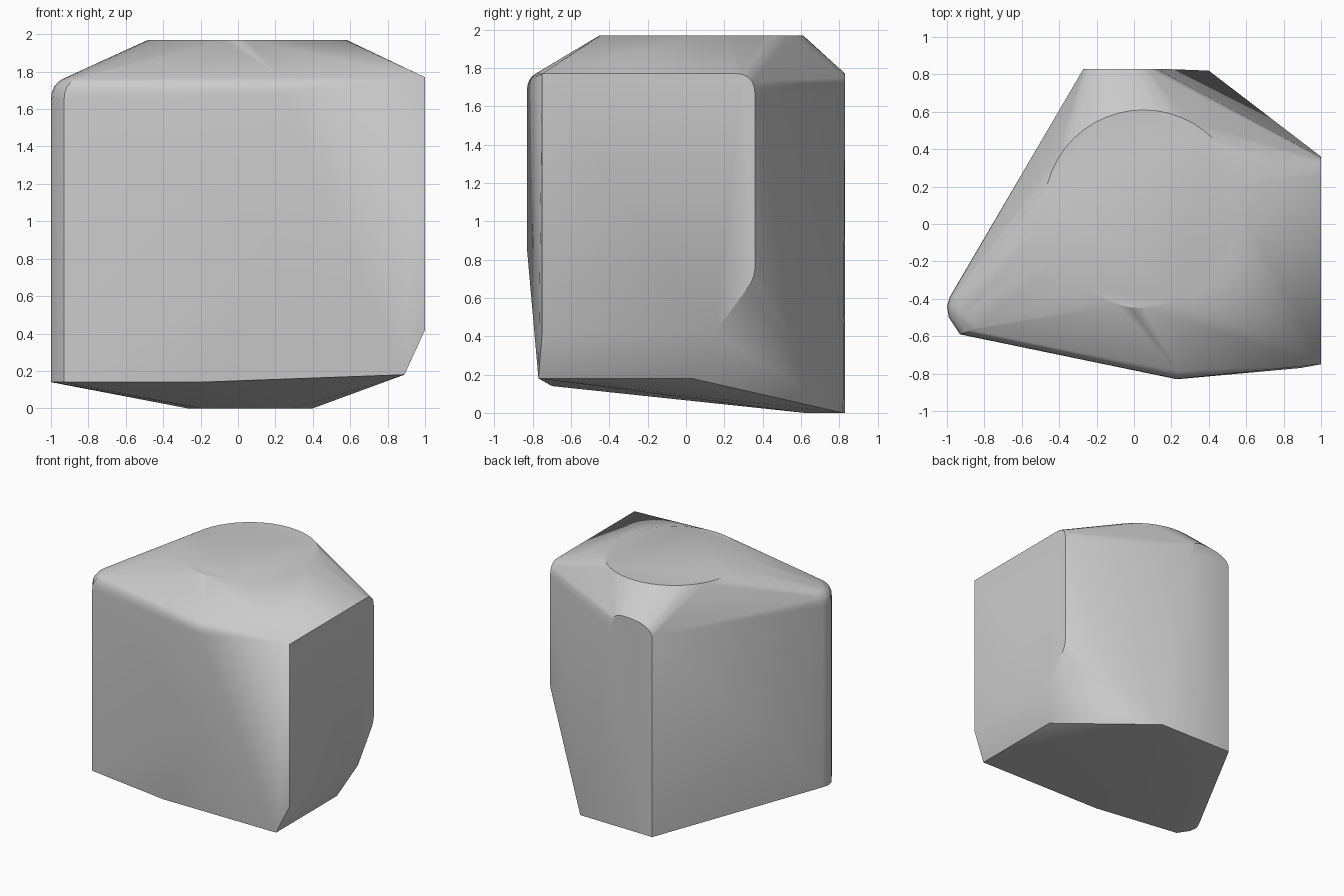
import bpy
import bmesh
from math import cos, sin, tau, radians
from mathutils import Vector

default_cube = bpy.data.objects.get("Cube")
if default_cube:
    bpy.data.objects.remove(default_cube, do_unlink=True)


def column(x, y, low, high):
    """Two points, one above the other, marking an upright edge."""
    return [Vector((x, y, low)), Vector((x, y, high))]


def rounded(start, corner, end, steps=5):
    """Points along a softened corner."""
    a, b, c = Vector(start), Vector(corner), Vector(end)
    path = []
    for i in range(steps + 1):
        t = i / steps
        path.append(a.lerp(b, t).lerp(b.lerp(c, t), t))
    return path


def ring(centre, radius, height, sides):
    """Points around a level circle."""
    cx, cy = centre
    return [Vector((cx + radius * cos(tau * i / sides),
                    cy + radius * sin(tau * i / sides), height))
            for i in range(sides)]


def hull_object(name, points, material):
    """Wrap points in a convex shell with merged flat faces."""
    bm = bmesh.new()
    for point in points:
        bm.verts.new(point)
    result = bmesh.ops.convex_hull(bm, input=bm.verts[:])
    unused = {v for v in result["geom_interior"] + result["geom_unused"]
              if isinstance(v, bmesh.types.BMVert)}
    unused |= {v for v in bm.verts if not v.link_faces}
    bmesh.ops.delete(bm, geom=list(unused), context="VERTS")
    bmesh.ops.dissolve_limit(bm, angle_limit=radians(0.3),
                             verts=bm.verts[:], edges=bm.edges[:])
    bmesh.ops.recalc_face_normals(bm, faces=bm.faces[:])
    mesh = bpy.data.meshes.new(name)
    bm.to_mesh(mesh)
    bm.free()
    mesh.materials.append(material)
    obj = bpy.data.objects.new(name, mesh)
    bpy.context.collection.objects.link(obj)
    return obj


# Plain grey material
grey = bpy.data.materials.new("light_grey")
grey.use_nodes = True
colour = (0.6, 0.6, 0.6, 1)
grey.diffuse_color = colour
grey.node_tree.nodes["Principled BSDF"].inputs["Base Color"].default_value = colour

# Round flat top
top = ring((0.05, 0.08), 0.53, 1.97, 48)

# Upright side with one softened upper corner and a chamfered foot
side = column(1, -0.75, 0.42, 1.77)
side += rounded((1, 0.26, 1.77), (1, 0.36, 1.77), (1, 0.36, 1.66))
side += rounded((1, 0.36, 0.77), (1, 0.36, 0.7), (1, 0.32, 0.65))
side += [Vector((1, 0.15, 0.42))]
side += column(0.89, -0.77, 0.18, 0.18)[:1] + column(0.89, 0.03, 0.18, 0.18)[:1]

# Shallow front ridge rolling over into the top slope
front = column(0.23, -0.83, 0.86, 1.68)
front += rounded((0.23, -0.83, 1.68), (0.23, -0.83, 1.76), (0.23, -0.76, 1.78))
front += [Vector((-0.2, -0.7, 0.14))]

# Narrow rounded front corner
corner = []
for x, y in ((-0.985, -0.39), (-1, -0.44), (-0.99, -0.5), (-0.93, -0.59)):
    corner += column(x, y, 0.14, 1.65)
    corner += rounded((x, y, 1.65), (x, y, 1.75),
                      (x * 0.9, y * 0.94, 1.775))

# Back wall with a softened upper corner and a tapering facet
back = column(-0.27, 0.83, 0, 1.67)
back += rounded((-0.27, 0.83, 1.67), (-0.24, 0.83, 1.77), (0, 0.83, 1.77))
back += rounded((0, 0.83, 1.77), (0.12, 0.83, 1.77), (0.13, 0.83, 1.62))

# Sloping underside
base = [Vector((0.4, 0.82, 0)), Vector((-0.2, 0.62, 0)), Vector((0.3, 0.62, 0))]

body = hull_object("faceted_body", top + side + front + corner + back + base, grey)

# Soft shading across shallow folds only
bpy.ops.object.select_all(action="DESELECT")
body.select_set(True)
bpy.context.view_layer.objects.active = body
bpy.ops.object.shade_smooth_by_angle(angle=radians(30))
